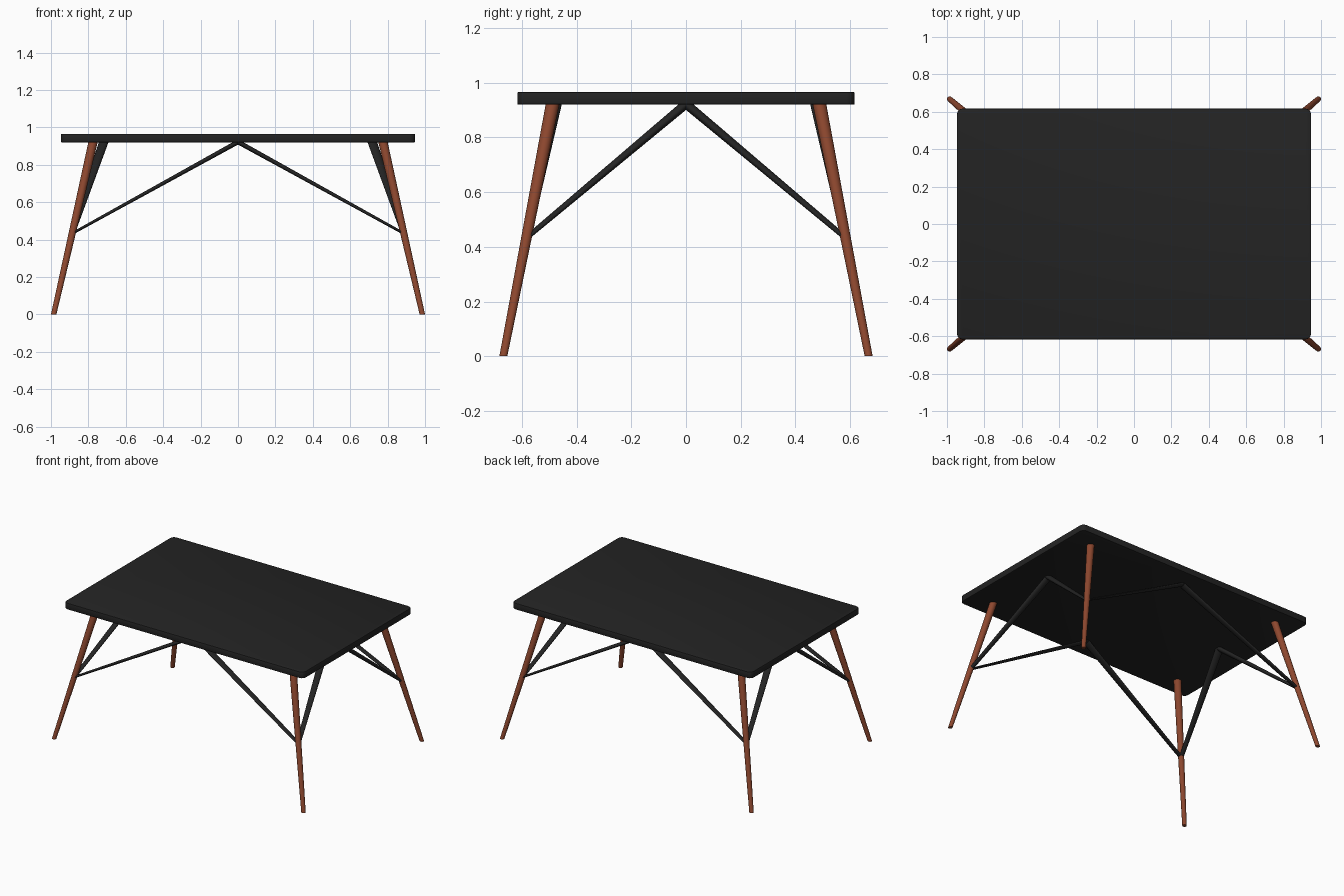
import bpy, bmesh, math
from mathutils import Vector

if "Cube" in bpy.data.objects:
    bpy.data.objects.remove(bpy.data.objects["Cube"])


def material(name, rgb):
    m = bpy.data.materials.new(name)
    m.diffuse_color = (*rgb, 1)
    m.use_nodes = True
    m.node_tree.nodes["Principled BSDF"].inputs["Base Color"].default_value = m.diffuse_color
    return m


black = material("matte black", (0.017, 0.017, 0.017))
brown = material("red brown wood", (0.27, 0.064, 0.028))


def make_object(name, bm, mat):
    bmesh.ops.recalc_face_normals(bm, faces=bm.faces[:])
    mesh = bpy.data.meshes.new(name)
    bm.to_mesh(mesh)
    bm.free()
    mesh.materials.append(mat)
    ob = bpy.data.objects.new(name, mesh)
    bpy.context.collection.objects.link(ob)
    bpy.ops.object.select_all(action='DESELECT')
    ob.select_set(True)
    bpy.context.view_layer.objects.active = ob
    bpy.ops.object.shade_smooth_by_angle(angle=math.radians(35))
    return ob


def slanted_rod(name, low, high, r_low, r_high, mat, sides=24):
    """Tapered rod whose two ends are both cut level."""
    bm = bmesh.new()
    bmesh.ops.create_cone(bm, cap_ends=True, segments=sides,
                          radius1=r_low, radius2=r_high, depth=2)
    for v in bm.verts:
        v.co = Vector((v.co.x, v.co.y, 0)) + Vector(high if v.co.z > 0 else low)
    return make_object(name, bm, mat)


# Table top: slab with rounded corners and a fine edge bevel
bm = bmesh.new()
bmesh.ops.create_cube(bm, size=1)
for v in bm.verts:
    v.co = Vector((v.co.x * 1.894, v.co.y * 1.234, 0.943 + v.co.z * 0.046))
upright = [e for e in bm.edges if abs(e.verts[0].co.z - e.verts[1].co.z) > 0.01]
bmesh.ops.bevel(bm, geom=upright, offset=0.03, segments=3, profile=0.5,
                affect='EDGES')
rim = [e for e in bm.edges if abs(e.verts[0].co.z - e.verts[1].co.z) < 0.001]
bmesh.ops.bevel(bm, geom=rim, offset=0.005, segments=2, profile=0.5,
                affect='EDGES')
make_object("table_top", bm, black)

# Four splayed legs, each with a long and a short brace
for sy, fb in ((-1, "front"), (1, "back")):
    for sx, lr in ((-1, "left"), (1, "right")):
        slanted_rod(f"{fb}_{lr}_leg", (sx * 0.9855, sy * 0.668, 0),
                    (sx * 0.775, sy * 0.488, 0.922), 0.0145, 0.025, brown)
        joint = (sx * 0.886, sy * 0.583, 0.433)
        slanted_rod(f"{fb}_{lr}_long_brace", joint,
                    (0, sy * 0.48, 0.922), 0.0145, 0.026, black)
        slanted_rod(f"{fb}_{lr}_short_brace", joint,
                    (sx * 0.718, 0, 0.922), 0.0145, 0.026, black)
